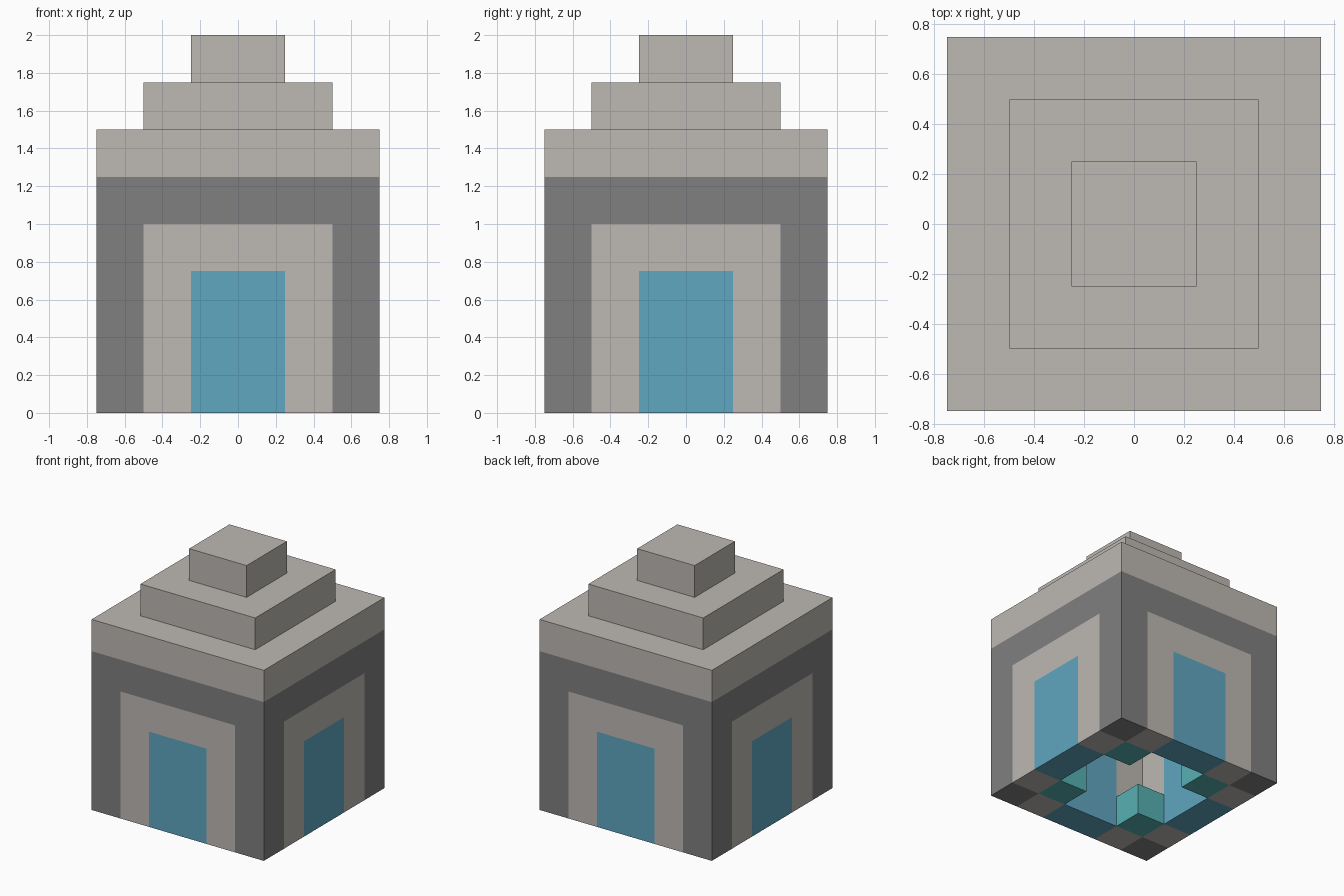
import bpy
import bmesh
from itertools import product
from mathutils import Vector

if "Cube" in bpy.data.objects:
    bpy.data.objects.remove(bpy.data.objects["Cube"], do_unlink=True)

CELL = 0.25   # edge of one building block
HALF = 3      # half the footprint, in blocks


def material(name, rgb):
    mat = bpy.data.materials.new(name)
    mat.use_nodes = True
    mat.diffuse_color = (*rgb, 1)
    mat.node_tree.nodes["Principled BSDF"].inputs["Base Color"].default_value = (*rgb, 1)
    return mat


pale_stone = material("pale stone", (0.51, 0.485, 0.45))
dark_stone = material("dark stone", (0.215, 0.215, 0.215))
blue = material("door blue", (0.115, 0.385, 0.53))
teal = material("teal", (0.095, 0.435, 0.445))


def box(x0, x1, y0, y1, z0, z1):
    return set(product(range(x0, x1), range(y0, y1), range(z0, z1)))


def slab(half, z):
    return box(-half, half, -half, half, z, z + 1)


def four_sides(cells):
    """Repeat blocks on all four sides by quarter turns."""
    result = set()
    for _ in range(4):
        result |= cells
        cells = {(-y - 1, x, z) for x, y, z in cells}
    return result


# Walls one block thick: door inside surround inside outer frame
front = -HALF, -HALF + 1
door = box(-1, 1, *front, 0, 3)
surround = box(-2, 2, *front, 0, 4) - door
frame = box(-HALF, HALF, *front, 0, 5) - door - surround

parts = {
    "doors": (four_sides(door), blue),
    "door_surrounds": (four_sides(surround), pale_stone),
    "outer_walls": (four_sides(frame), dark_stone),
    "inner_corner_blocks": (four_sides(box(-2, -1, -2, -1, 0, 1)), teal),
    "roof_lower_tier": (slab(3, 5), pale_stone),
    "roof_middle_tier": (slab(2, 6), pale_stone),
    "roof_top_tier": (slab(1, 7), pale_stone),
}
# Corner pillars belong only to the outer walls
solid = set().union(*(cells for cells, _ in parts.values()))


def build(name, cells, mat):
    """Skin the blocks, leaving out faces that touch another block."""
    bm = bmesh.new()
    for cell in sorted(cells):
        centre = Vector(cell) + Vector((0.5, 0.5, 0.5))
        for axis, sign in product(range(3), (-1, 1)):
            normal = Vector((0, 0, 0))
            normal[axis] = sign
            if tuple(int(c + n) for c, n in zip(cell, normal)) in solid:
                continue
            u = Vector((normal.y, normal.z, normal.x))
            v = normal.cross(u)
            corners = [normal + u + v, normal - u + v, normal - u - v, normal + u - v]
            bm.faces.new([bm.verts.new((centre + c / 2) * CELL) for c in corners])
    bmesh.ops.remove_doubles(bm, verts=bm.verts, dist=0.001)
    mesh = bpy.data.meshes.new(name)
    bm.to_mesh(mesh)
    bm.free()
    mesh.materials.append(mat)
    obj = bpy.data.objects.new(name, mesh)
    bpy.context.collection.objects.link(obj)


for part, (blocks, mat) in parts.items():
    build(part, blocks, mat)
